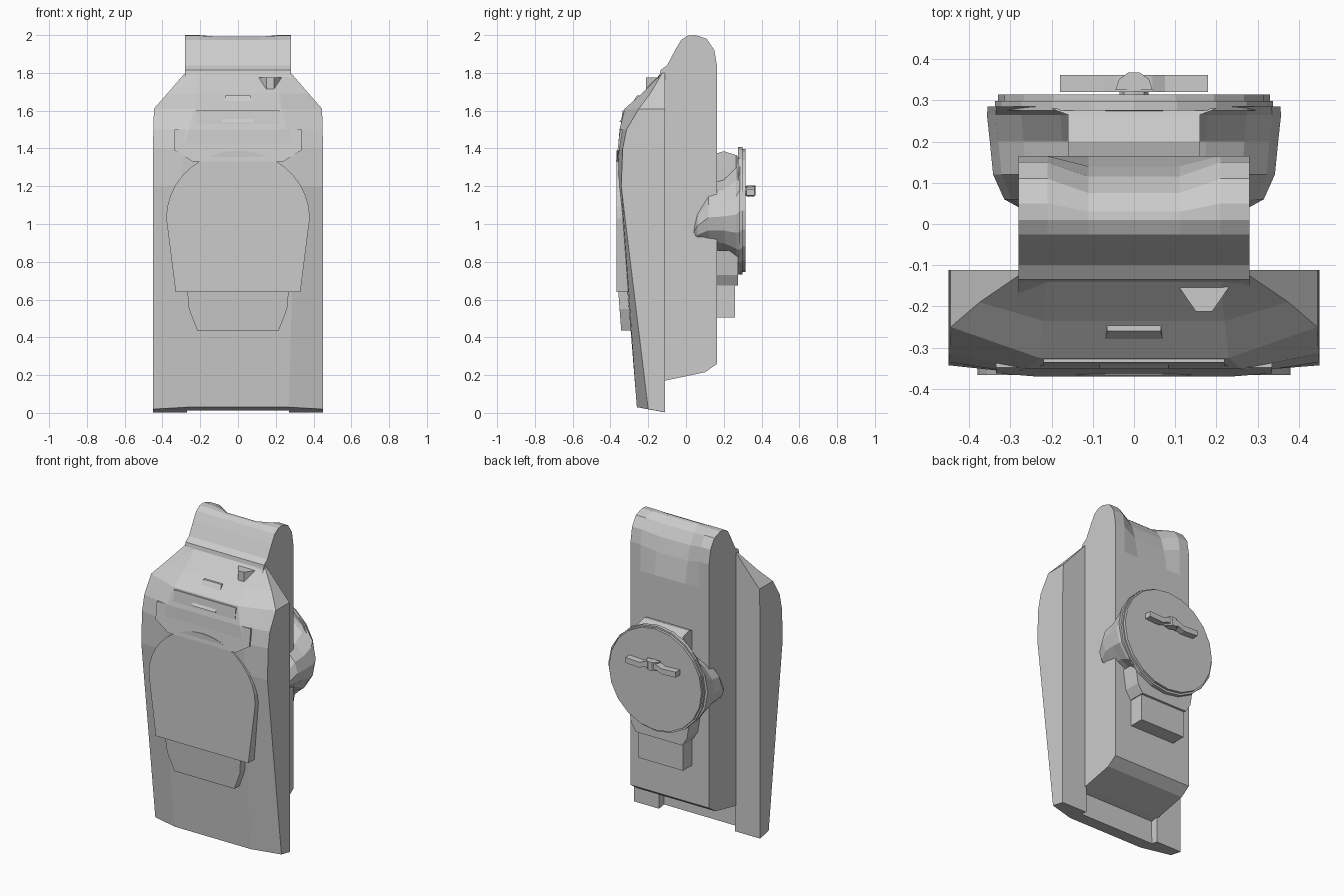
import bpy, bmesh, math

if "Cube" in bpy.data.objects:
    bpy.data.objects.remove(bpy.data.objects["Cube"])


def loft(name, rings):
    """Skin a stack of equal-length point rings and cap both ends."""
    bm = bmesh.new()
    vs = [[bm.verts.new(p) for p in r] for r in rings]
    n = len(rings[0])
    for a, b in zip(vs, vs[1:]):
        for i in range(n):
            j = (i + 1) % n
            bm.faces.new((a[i], a[j], b[j], b[i]))
    bm.faces.new(vs[0])
    bm.faces.new(vs[-1])
    bmesh.ops.recalc_face_normals(bm, faces=bm.faces)
    me = bpy.data.meshes.new(name)
    bm.to_mesh(me)
    bm.free()
    ob = bpy.data.objects.new(name, me)
    bpy.context.collection.objects.link(ob)
    return ob


def mirrored(half):
    """Close an (x, z) right-hand outline with its mirror image."""
    return half + [(-x, z) for x, z in reversed(half) if x > 1e-6]


def plate(name, outline, front, back):
    """Extrude an (x, z) outline from y=back to y=front(z)."""
    return loft(name, [[(x, front(z), z) for x, z in outline],
                       [(x, back, z) for x, z in outline]])


def ellipse(y, rx, zlo, zhi, n=18):
    c, r = (zlo + zhi) / 2, (zhi - zlo) / 2
    return [(rx * math.cos(2 * math.pi * i / n), y,
             c + r * math.sin(2 * math.pi * i / n)) for i in range(n)]


def line(z0, y0, z1, y1):
    return lambda z: y0 + (y1 - y0) * (z - z0) / (z1 - z0)


# Rear spine with rounded hood; last two values are the scoop offset (dy, dz)
profile = [(-.18, .16, 0, 0), (-.115, .17, 0, 0), (.10, .215, 0, 0), (.165, .26, 0, 0),
           (.165, 1.66, 0, 0), (.165, 1.83, -.025, -.03), (.15, 1.92, -.035, -.03),
           (.11, 1.98, -.035, -.025), (.05, 2.0, -.02, -.01), (.01, 1.997, 0, -.005),
           (-.025, 1.975, 0, 0), (-.055, 1.925, 0, 0), (-.10, 1.84, 0, 0),
           (-.135, 1.815, 0, 0), (-.14, 1.79, 0, 0), (-.18, 1.72, 0, 0)]
loft("rear_spine", [[(x, y + d * dy, z + d * dz) for y, z, dy, dz in profile]
                    for x, d in ((-.28, 0), (-.21, 0), (-.11, 1), (.11, 1), (.21, 0), (.28, 0))])

# Front shell: z, half width, side-edge y, front-face half width, front y
sections = [(.03, .45, -.20, .27, -.26), (1.2, .45, -.343, .30, -.355),
            (1.4, .45, -.335, .29, -.36), (1.5, .448, -.315, .26, -.352),
            (1.61, .445, -.25, .23, -.325), (1.69, .375, -.19, .22, -.235),
            (1.80, .28, -.125, .21, -.13)]
rings = []
for z, w, ye, c, yf in sections:
    low = z < .1
    half = [(c, yf, 0), (w, ye, .01), (w, -.112, .027), (.27, -.112, .027),
            (.27, max(-.17, ye + .04) if z < 1.7 else -.118, .017)]
    half = [(x, y, z - (d if low else 0)) for x, y, d in half]
    rings.append(half + [(-x, y, h) for x, y, h in reversed(half)])
loft("front_shell", rings)

# Arched front panel
arch = [(.38 * math.cos(math.radians(a)), 1.03 + .358 * math.sin(math.radians(a)))
        for a in range(90, -1, -10)]
arch[0] = (0, 1.388)
plate("arched_panel", mirrored(arch + [(.33, .64)]), lambda z: -.367, -.22)

# Lower lip panel below the arch
plate("lower_panel", mirrored([(.27, .66), (.26, .55), (.215, .435)]),
      line(.66, -.36, .435, -.343), -.22)

# Raised collar above the arch and its centre brow
plate("collar", mirrored([(.22, 1.60), (.22, 1.54), (.25, 1.505), (.295, 1.50), (.335, 1.50),
                          (.335, 1.39), (.24, 1.33)]),
      line(1.33, -.37, 1.60, -.336), -.24)
plate("brow", mirrored([(.065, 1.68), (.085, 1.54)]), line(1.54, -.352, 1.68, -.26), -.2)

# Small wedge on the sloping top
wedge = [(.10, -.14), (.24, -.14), (.19, -.212), (.15, -.212)]
loft("top_wedge", [[(x, y, z) for x, y in wedge] for z in (1.70, 1.775)])

# Rear drum housing wrapping the spine, with its lid
loft("drum_housing", [ellipse(.035, .27, .89, 1.00), ellipse(.06, .315, .85, 1.13),
                      ellipse(.12, .342, .835, 1.235), ellipse(.20, .35, .82, 1.26),
                      ellipse(.265, .357, .77, 1.33), ellipse(.285, .355, .745, 1.395)])
loft("lid_rim", [ellipse(y, .338, .732, 1.408, 20) for y in (.275, .298)])
loft("lid", [ellipse(y, .33, .745, 1.398, 20) for y in (.298, .314)])

# Lid handle
grip = [(.18, 1.185), (.18, 1.15), (.08, 1.145), (.045, 1.16)]
top = [(0, 1.205), (.045, 1.195), (.075, 1.18)]
plate("lid_handle", mirrored(top + grip), lambda z: .362, .32)
loft("handle_hub", [[(.045 * math.cos(a * math.pi / 5), .325 + .045 * math.sin(a * math.pi / 5), z)
                     for a in range(6)] for z in (1.15, 1.205)])
loft("handle_post", [ellipse(y, .035, 1.15, 1.20, 8) for y in (.31, .34)])

# Brackets joining the drum to the spine
loft("upper_bracket", [[(s * w, y, z) for s, z in ((-1, zt), (1, zt), (1, 1.2), (-1, 1.2))]
                       for y, w, zt in ((.15, .16, 1.37), (.20, .16, 1.385),
                                        (.265, .16, 1.365), (.28, .2, 1.35))])
plate("lower_neck", mirrored([(.22, .86), (.20, .73), (.165, .675)]), lambda z: .275, .15)
plate("lower_block", mirrored([(.16, .70), (.16, .505)]), lambda z: .26, .15)
